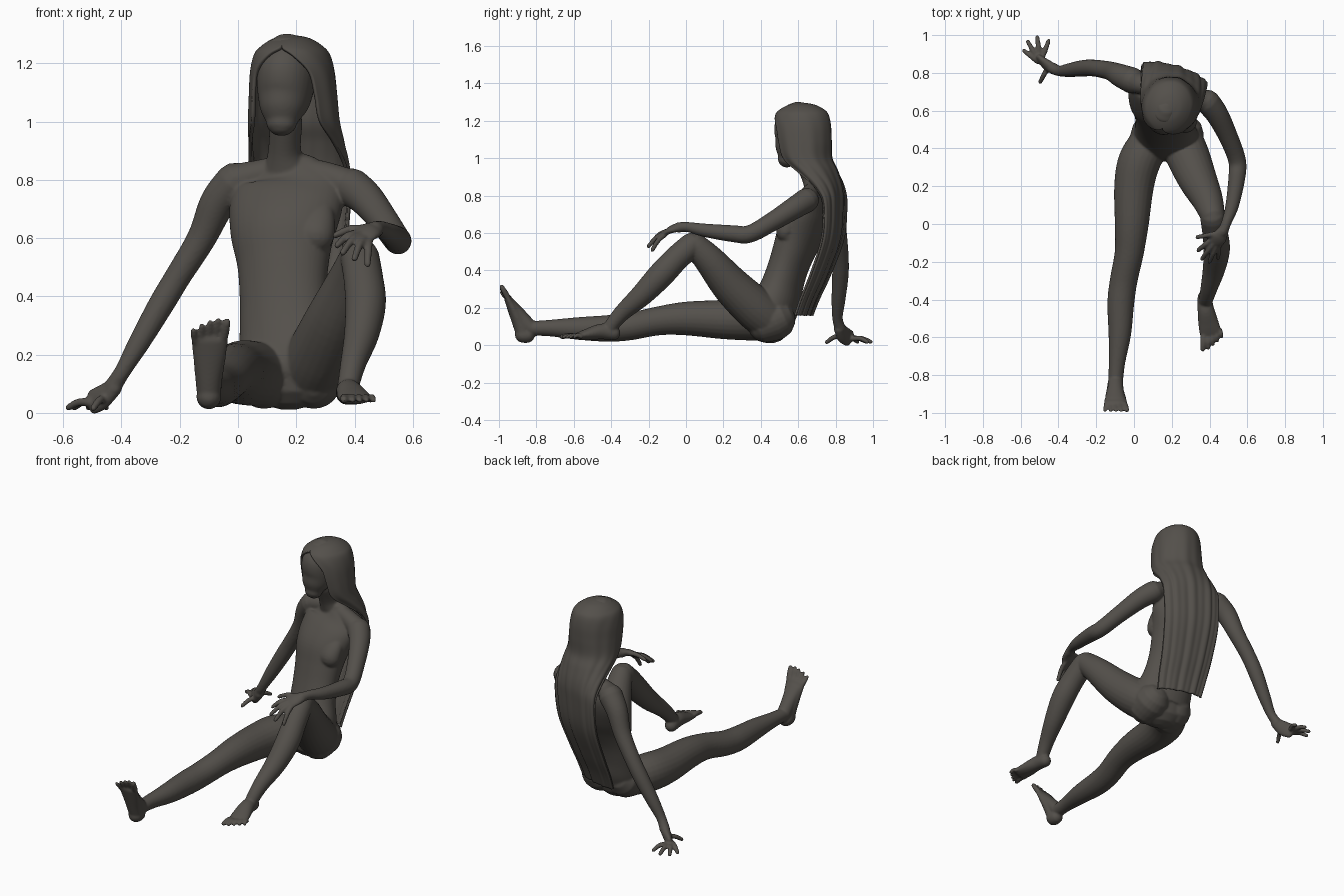
import bpy, bmesh, math
from mathutils import Vector

YAW = math.radians(-17)                       # upper body turns towards -x
RIGHT = Vector((math.cos(YAW), math.sin(YAW), 0))
BACK = Vector((-math.sin(YAW), math.cos(YAW), 0))

clay = bpy.data.materials.new("dark clay")
clay.diffuse_color = (0.088, 0.080, 0.070, 1)


def spline(rows, steps):
    """Catmull-Rom through tuples of any length."""
    out = []
    for i in range(len(rows) - 1):
        p = [rows[max(0, min(len(rows) - 1, i + k))] for k in (-1, 0, 1, 2)]
        for s in range(steps):
            t = s / steps
            out.append([0.5 * (2 * b + (c - a) * t + (2 * a - 5 * b + 4 * c - d) * t * t
                               + (3 * b - a - 3 * c + d) * t ** 3) for a, b, c, d in zip(*p)])
    return out + [list(rows[-1])]


def tube(bm, rows, side=(1, 0, 0), n=24, steps=5):
    """Closed rounded tube; each row is x, y, z, half width[, half depth]."""
    rows = spline([r if len(r) == 5 else (*r, r[3]) for r in rows], steps)
    pts = [Vector(r[:3]) for r in rows]
    stations = []
    for i, r in enumerate(rows):
        tan = (pts[min(i + 1, len(pts) - 1)] - pts[max(i - 1, 0)]).normalized()
        stations.append((pts[i], tan, r[3], r[4]))

    def cap(st, sign):
        p, tan, a, b = st
        m = min(a, b)
        return [(p + tan * sign * m * math.sin(q), tan, a * math.cos(q), b * math.cos(q))
                for q in (0.5, 1.0, 1.4)]
    stations = cap(stations[0], -1)[::-1] + stations + cap(stations[-1], 1)
    rings = []
    for p, tan, a, b in stations:
        u = Vector(side)
        u = (u - tan * u.dot(tan)).normalized()
        v = tan.cross(u)
        rings.append([bm.verts.new(p + u * a * math.cos(k * math.tau / n)
                                   + v * b * math.sin(k * math.tau / n)) for k in range(n)])
    for r0, r1 in zip(rings, rings[1:]):
        for k in range(n):
            bm.faces.new((r0[k], r0[(k + 1) % n], r1[(k + 1) % n], r1[k]))
    bm.faces.new(rings[0][::-1])
    bm.faces.new(rings[-1])


def digits(bm, items, r, bend=0.0):
    """Fingers or toes: straight or slightly arched tapered tubes."""
    for a, b in items:
        a, b = Vector(a), Vector(b)
        m = (a + b) / 2 + Vector((0, 0, bend))
        tube(bm, [(*a, r * 1.05), (*m, r), (*b, r * 0.85)], (0.6, 0.3, 0.74), 12, 4)


def finish(bm, name):
    bmesh.ops.recalc_face_normals(bm, faces=bm.faces)
    me = bpy.data.meshes.new(name)
    bm.to_mesh(me)
    bm.free()
    me.materials.append(clay)
    me.polygons.foreach_set("use_smooth", [True] * len(me.polygons))
    ob = bpy.data.objects.new(name, me)
    bpy.context.collection.objects.link(ob)
    return ob


bm = bmesh.new()
# torso, neck, head
tube(bm, [(.175, .45, .12, .165, .11), (.175, .455, .16, .18, .125), (.17, .485, .23, .172, .122),
          (.16, .515, .32, .158, .108), (.155, .547, .42, .153, .104), (.155, .583, .52, .162, .112),
          (.155, .622, .62, .185, .122), (.165, .665, .71, .2, .108), (.175, .695, .78, .185, .08),
          (.17, .705, .83, .12, .06)], RIGHT, 40)
tube(bm, [(.165, .70, .82, .085, .06), (.16, .675, .90, .057), (.165, .63, 1.0, .057)], RIGHT)
tube(bm, [(.15, .54, 1.0, .055, .05), (.153, .553, 1.04, .078, .08), (.16, .573, 1.09, .093, .103),
          (.167, .59, 1.16, .1, .12), (.172, .61, 1.21, .09, .105)], RIGHT, 32)
# seat: soft forms resting on the ground
for x, y in ((.09, .455), (.26, .46)):
    tube(bm, [(x, y - .03, .115, .102, .102), (x, y + .015, .135, .11, .11)], (1, 0, 0))
# shoulder girdle and chest forms
tube(bm, [(-.01, .755, .795, .06), (.08, .73, .82, .05), (.17, .705, .835, .05),
          (.29, .67, .815, .05), (.39, .645, .775, .06)], (0, 0, 1))
for x, y in ((.066, .598), (.262, .538)):
    tube(bm, [(x + .012, y + .06, .72, .05, .03), (x + .006, y + .025, .66, .066, .05),
              (x, y + .004, .61, .07, .06), (x, y + .012, .59, .062, .05)], RIGHT)
# propping arm
tube(bm, [(-.01, .76, .79, .07), (-.07, .785, .72, .062), (-.125, .81, .6, .05), (-.205, .825, .47, .045),
          (-.265, .825, .37, .044), (-.34, .815, .24, .037), (-.395, .81, .145, .028), (-.43, .825, .09, .03)])
tube(bm, [(-.425, .82, .09, .033, .028), (-.465, .845, .055, .046, .025), (-.50, .875, .037, .045, .018)],
     (.7, -.7, 0))
digits(bm, [((-.51, .86, .035), (-.583, .918, .018)), ((-.51, .875, .036), (-.562, .965, .018)),
            ((-.50, .89, .036), (-.512, .988, .018)), ((-.48, .895, .036), (-.452, .97, .018)),
            ((-.455, .83, .05), (-.497, .752, .016))], .014, .01)
# resting arm
tube(bm, [(.39, .645, .775, .066), (.44, .58, .735, .06), (.50, .46, .66, .051), (.545, .34, .595, .047),
          (.545, .25, .597, .045), (.52, .10, .615, .036), (.49, .01, .632, .027), (.47, -.04, .63, .028)])
tube(bm, [(.475, -.03, .632, .03, .022), (.452, -.07, .624, .043, .02), (.432, -.095, .61, .043, .017)],
     (.65, -.6, -.4))
digits(bm, [((.41, -.08, .615), (.34, -.14, .575)), ((.42, -.1, .61), (.36, -.185, .55)),
            ((.435, -.11, .6), (.40, -.2, .53)), ((.45, -.115, .59), (.445, -.18, .51)),
            ((.44, -.05, .63), (.335, -.07, .61))], .014, .012)
# straight leg
tube(bm, [(.085, .43, .13, .108), (.028, .33, .138, .112), (0, .2, .138, .105), (-.012, 0, .143, .09),
          (-.025, -.15, .13, .077), (-.055, -.3, .1, .073), (-.07, -.42, .09, .071), (-.075, -.58, .09, .06),
          (-.09, -.73, .092, .044), (-.097, -.83, .09, .039)])
tube(bm, [(-.1, -.866, .053, .04), (-.1, -.888, .12, .047, .041), (-.098, -.922, .19, .056, .031),
          (-.097, -.952, .25, .064, .021)])
tube(bm, [(-.1, -.85, .054, .042), (-.1, -.872, .056, .043)])
tube(bm, [(-.097, -.83, .09, .04), (-.098, -.88, .15, .043, .038), (-.098, -.932, .23, .05, .02)])
digits(bm, [((-.148 + .024 * i, -.955, .245 + .006 * i), (-.153 + .0285 * i, -.988, z))
            for i, z in enumerate((.283, .300, .311, .318))], .0115)
digits(bm, [((-.05, -.955, .26), (-.038, -.985, .312))], .016)
# bent leg
tube(bm, [(.25, .44, .14, .115), (.285, .36, .205, .115), (.335, .24, .32, .103), (.388, .13, .45, .083),
          (.415, .05, .535, .066)])
tube(bm, [(.418, .03, .535, .067), (.43, -.05, .465, .068), (.438, -.135, .375, .07), (.424, -.235, .27, .06),
          (.397, -.34, .175, .045), (.38, -.402, .1, .038), (.375, -.405, .07, .038)])
tube(bm, [(.374, -.388, .065, .038), (.38, -.45, .074, .044, .042), (.395, -.53, .058, .055, .03),
          (.405, -.575, .049, .058, .02)])
digits(bm, [((.39 + .022 * i, -.585 + .008 * i, .046), (.395 + .0235 * i, -.658 + .02 * i, .043))
            for i in range(4)], .0115, .01)
digits(bm, [((.368, -.585, .046), (.364, -.663, .045))], .016, .006)
body = finish(bm, "seated_figure_body")
fuse = body.modifiers.new("fuse parts", 'REMESH')
fuse.mode = 'VOXEL'
fuse.voxel_size = 0.0062
fuse.use_smooth_shade = True
soft = body.modifiers.new("soften joins", 'SMOOTH')
soft.factor, soft.iterations = 0.5, 6

# long hair: rows of x, y, z, half width, half depth, half opening angle
rows = [(.185, .62, 1.288, .03, .034, 3.14), (.185, .62, 1.278, .065, .075, 3.14),
        (.185, .62, 1.255, .1, .118, 3.14), (.185, .62, 1.228, .123, .14, 2.8),
        (.187, .62, 1.17, .138, .152, 2.4), (.19, .625, 1.09, .146, .15, 2.3),
        (.193, .64, 1.0, .153, .137, 2.25), (.20, .685, .93, .162, .12, 2.0),
        (.21, .75, .84, .172, .08, 1.7),
        (.215, .785, .75, .176, .048, 1.6), (.205, .775, .57, .172, .042, 1.55), (.185, .71, .38, .16, .038, 1.5),
        (.175, .655, .25, .15, .034, 1.5), (.17, .622, .16, .14, .032, 1.5)]
bm = bmesh.new()
N = 96
grid = []
for j, (x, y, z, a, b, T) in enumerate(spline(rows, 6)):
    T = min(T, 3.1415)
    fade = min(1, max(0, j - 12) / 40)
    ring = []
    for k in range(N + 1):
        u = 2 * k / N - 1
        t = u * T
        groove = fade * (.003 * math.sin(17 * u + j * .03) + .002 * math.sin(31 * u + 1))
        p = Vector((x, y, z)) + RIGHT * (a * math.sin(t)) + BACK * (b * math.cos(t))
        p += (RIGHT * math.sin(t) + BACK * math.cos(t)) * groove
        ring.append(bm.verts.new(p))
    grid.append(ring)
for r0, r1 in zip(grid, grid[1:]):
    for k in range(N):
        bm.faces.new((r0[k], r1[k], r1[k + 1], r0[k + 1]))
crown = bm.verts.new((.185, .62, 1.291))
for k in range(N):
    bm.faces.new((crown, grid[0][k], grid[0][k + 1]))
bmesh.ops.remove_doubles(bm, verts=bm.verts, dist=0.0002)
hair = finish(bm, "long_hair")
thick = hair.modifiers.new("thickness", 'SOLIDIFY')
thick.thickness, thick.offset = 0.012, 0
